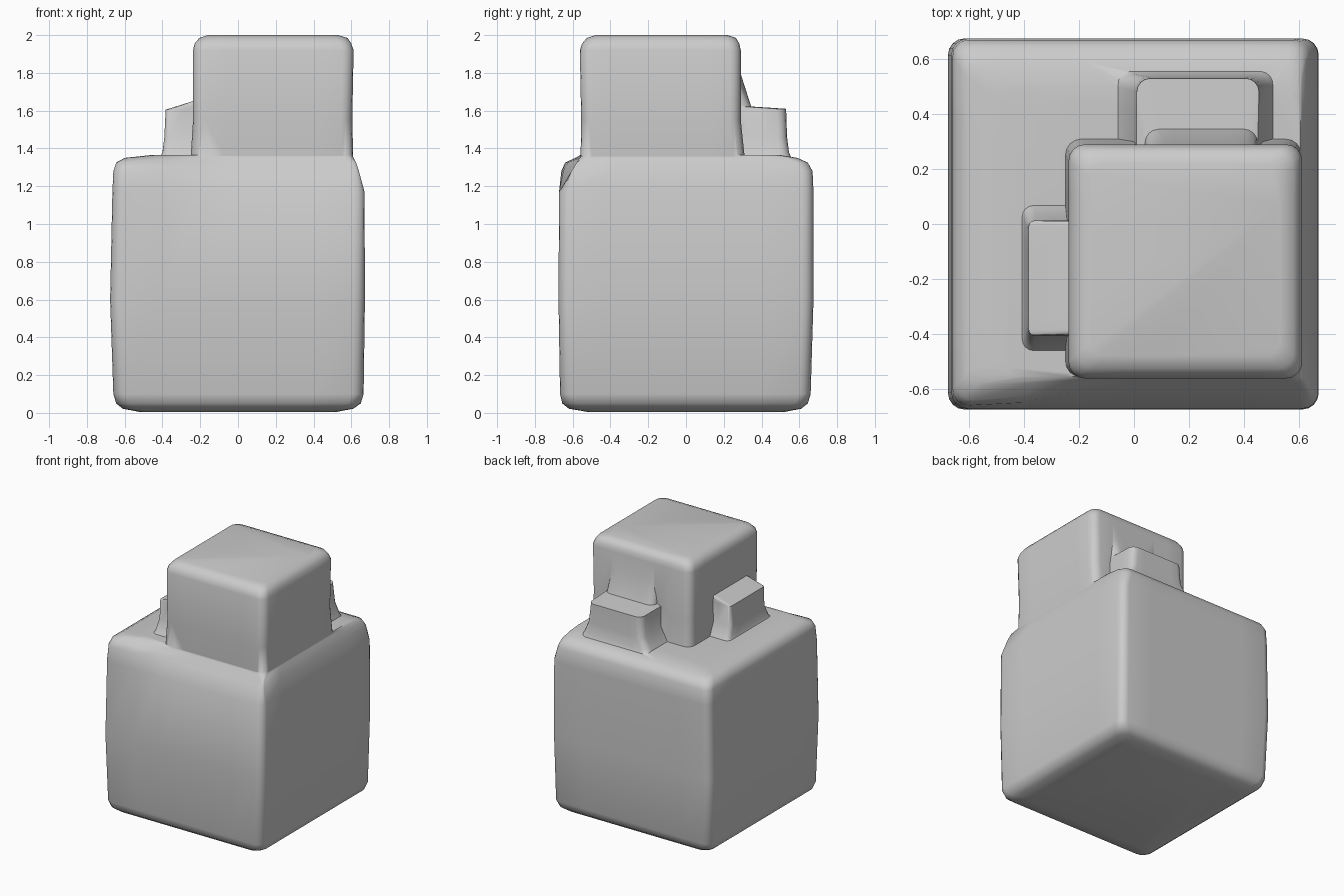
import bpy, bmesh, math

if "Cube" in bpy.data.objects:
    bpy.data.objects.remove(bpy.data.objects["Cube"])


def ring_points(x0, x1, y0, y1, r, side=6, arc=4):
    """Rounded rectangle outline with evenly divided sides."""
    corners = [(x1 - r, y0 + r, -90), (x1 - r, y1 - r, 0),
               (x0 + r, y1 - r, 90), (x0 + r, y0 + r, 180)]
    arcs = []
    for cx, cy, a0 in corners:
        arcs.append([(cx + r * math.cos(math.radians(a0 + 90 * i / arc)),
                      cy + r * math.sin(math.radians(a0 + 90 * i / arc)))
                     for i in range(arc + 1)])
    pts = []
    for i, a in enumerate(arcs):
        pts += a
        p, q = a[-1], arcs[(i + 1) % 4][0]
        pts += [(p[0] + (q[0] - p[0]) * k / side, p[1] + (q[1] - p[1]) * k / side)
                for k in range(1, side)]
    return pts


def loft(name, rings, warp=None):
    """Skin a stack of (z, x0, x1, y0, y1, radius) outlines."""
    bm = bmesh.new()
    loops = []
    for z, *rect in rings:
        pts = [(x, y, z) for x, y in ring_points(*rect)]
        loops.append([bm.verts.new(warp(*p) if warp else p) for p in pts])
    n = len(loops[0])
    for a, b in zip(loops, loops[1:]):
        for i in range(n):
            j = (i + 1) % n
            bm.faces.new((a[i], a[j], b[j], b[i]))
    bm.faces.new(loops[0][::-1])
    bm.faces.new(loops[-1])
    bmesh.ops.recalc_face_normals(bm, faces=bm.faces)
    me = bpy.data.meshes.new(name)
    bm.to_mesh(me)
    bm.free()
    ob = bpy.data.objects.new(name, me)
    bpy.context.collection.objects.link(ob)
    return ob


def shoulder(x, y, z):
    """Slope the front of the block back to the tower, except at the left corner."""
    if z > 1.17:
        t = min(1, max(0, (x + 0.45) / 0.25))
        limit = -0.675 + (z - 1.17) * 0.62
        if y < limit:
            y += (limit - y) * t
    return x, y, z


# Large lower block
body = loft("body", [
    (0.005, -0.52, 0.52, -0.52, 0.52, 0.08),
    (0.022, -0.61, 0.61, -0.62, 0.61, 0.07),
    (0.05, -0.645, 0.65, -0.655, 0.645, 0.07),
    (0.10, -0.66, 0.665, -0.667, 0.66, 0.06),
    (0.60, -0.677, 0.672, -0.675, 0.675, 0.06),
    (1.17, -0.665, 0.67, -0.672, 0.675, 0.06),
    (1.28, -0.66, 0.64, -0.66, 0.67, 0.06),
    (1.325, -0.645, 0.625, -0.64, 0.645, 0.06),
    (1.35, -0.60, 0.612, -0.585, 0.59, 0.06),
    (1.365, -0.46, 0.606, -0.56, 0.50, 0.06),
], shoulder)

# Upper tower
tower = loft("tower", [
    (1.10, -0.20, 0.58, -0.54, 0.29, 0.06),
    (1.36, -0.25, 0.61, -0.558, 0.31, 0.06),
    (1.55, -0.238, 0.605, -0.555, 0.29, 0.06),
    (1.92, -0.238, 0.612, -0.562, 0.29, 0.06),
    (1.955, -0.23, 0.60, -0.55, 0.282, 0.06),
    (1.985, -0.205, 0.58, -0.525, 0.265, 0.06),
    (2.0, -0.16, 0.53, -0.48, 0.22, 0.05),
])

# Small step on the left of the tower
left_step = loft("left_step", [
    (1.25, -0.46, 0.1, -0.54, 0.12, 0.05),
    (1.38, -0.40, 0.1, -0.45, 0.06, 0.04),
    (1.46, -0.39, 0.1, -0.41, 0.015, 0.03),
    (1.605, -0.383, 0.1, -0.405, 0.012, 0.02),
    (1.65, -0.24, 0.1, -0.40, 0.01, 0.02),
])

# Small step behind the tower
back_step = loft("back_step", [
    (1.25, -0.12, 0.55, 0.0, 0.60, 0.05),
    (1.38, -0.05, 0.50, 0.0, 0.545, 0.05),
    (1.46, 0.0, 0.47, 0.0, 0.535, 0.05),
    (1.61, 0.01, 0.455, 0.0, 0.53, 0.05),
    (1.622, 0.04, 0.45, 0.0, 0.345, 0.05),
    (1.80, 0.06, 0.44, 0.0, 0.288, 0.05),
])

# Fuse into one skin
bpy.context.view_layer.objects.active = body
body.select_set(True)
for part in (tower, left_step, back_step):
    m = body.modifiers.new("fuse", 'BOOLEAN')
    m.operation, m.solver, m.object = 'UNION', 'EXACT', part
    bpy.ops.object.modifier_apply(modifier=m.name)
    bpy.data.objects.remove(part)
bpy.ops.object.shade_smooth_by_angle(angle=math.radians(50))
